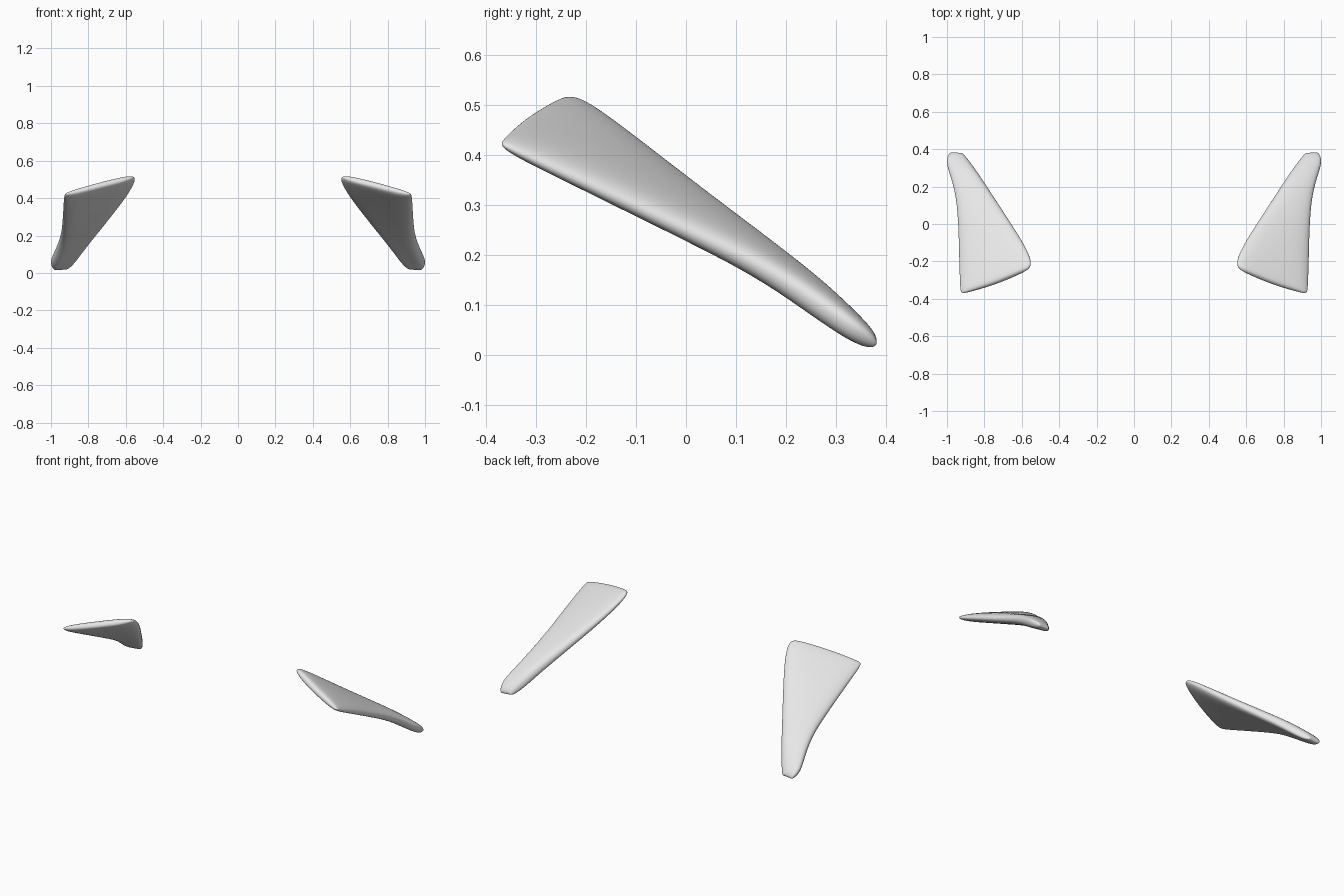
import bpy, bmesh
from mathutils import Vector

cube = bpy.data.objects.get("Cube")
if cube:
    bpy.data.objects.remove(cube)

grey = bpy.data.materials.new("light_grey")
grey.use_nodes = True
colour = (0.8, 0.8, 0.8, 1)
grey.diffuse_color = colour
grey.node_tree.nodes["Principled BSDF"].inputs["Base Color"].default_value = colour

# Stations from the wide front edge to the narrow tip: inner edge, outer edge, thickness
STATIONS = [
    ((.56, -.24, .515), (.935, -.375, .42), .03),
    ((.53, -.205, .515), (.94, -.34, .40), .05),
    ((.575, -.11, .435), (.943, -.2, .335), .06),
    ((.655, .01, .335), (.945, 0, .24), .06),
    ((.755, .16, .215), (.955, .15, .17), .06),
    ((.825, .265, .13), (.985, .26, .095), .06),
    ((.875, .335, .06), (1.01, .335, .045), .055),
    ((.915, .38, .022), (.985, .383, .018), .03),
]
# Rounded slab section: position across the width, height in half thicknesses
SECTION = [(0, 0), (.08, 1), (.5, 1.2), (.92, 1), (1, 0), (.92, -1), (.5, -.9), (.08, -1)]
UP = Vector((.37, .42, .83))


def make_blade(name):
    bm = bmesh.new()
    rings = []
    for i, (inner, outer, thick) in enumerate(STATIONS):
        a, b = Vector(inner), Vector(outer)
        ring = []
        for u, h in SECTION:
            p = a.lerp(b, u) + UP * h * thick / 2
            if i < 2:  # bow the front edge forward
                p.y -= .08 * u * (1 - u)
            ring.append(bm.verts.new(p))
        rings.append(ring)
    n = len(SECTION)
    for r, s in zip(rings, rings[1:]):
        for k in range(n):
            m = (k + 1) % n
            bm.faces.new((r[k], r[m], s[m], s[k]))
    # End caps in quads
    for ring in (rings[0], rings[-1]):
        for k in ((0, 1, 7), (1, 2, 6, 7), (2, 3, 5, 6), (3, 4, 5)):
            bm.faces.new([ring[j] for j in k])
    bmesh.ops.recalc_face_normals(bm, faces=bm.faces)
    for f in bm.faces:
        f.smooth = True
    mesh = bpy.data.meshes.new(name)
    bm.to_mesh(mesh)
    bm.free()
    mesh.materials.append(grey)
    obj = bpy.data.objects.new(name, mesh)
    bpy.context.collection.objects.link(obj)
    sub = obj.modifiers.new("smooth_surface", 'SUBSURF')
    sub.levels = sub.render_levels = 3
    mirror = obj.modifiers.new("other_side", 'MIRROR')
    mirror.use_axis = (True, False, False)
    return obj


make_blade("curved_blade_pair")
